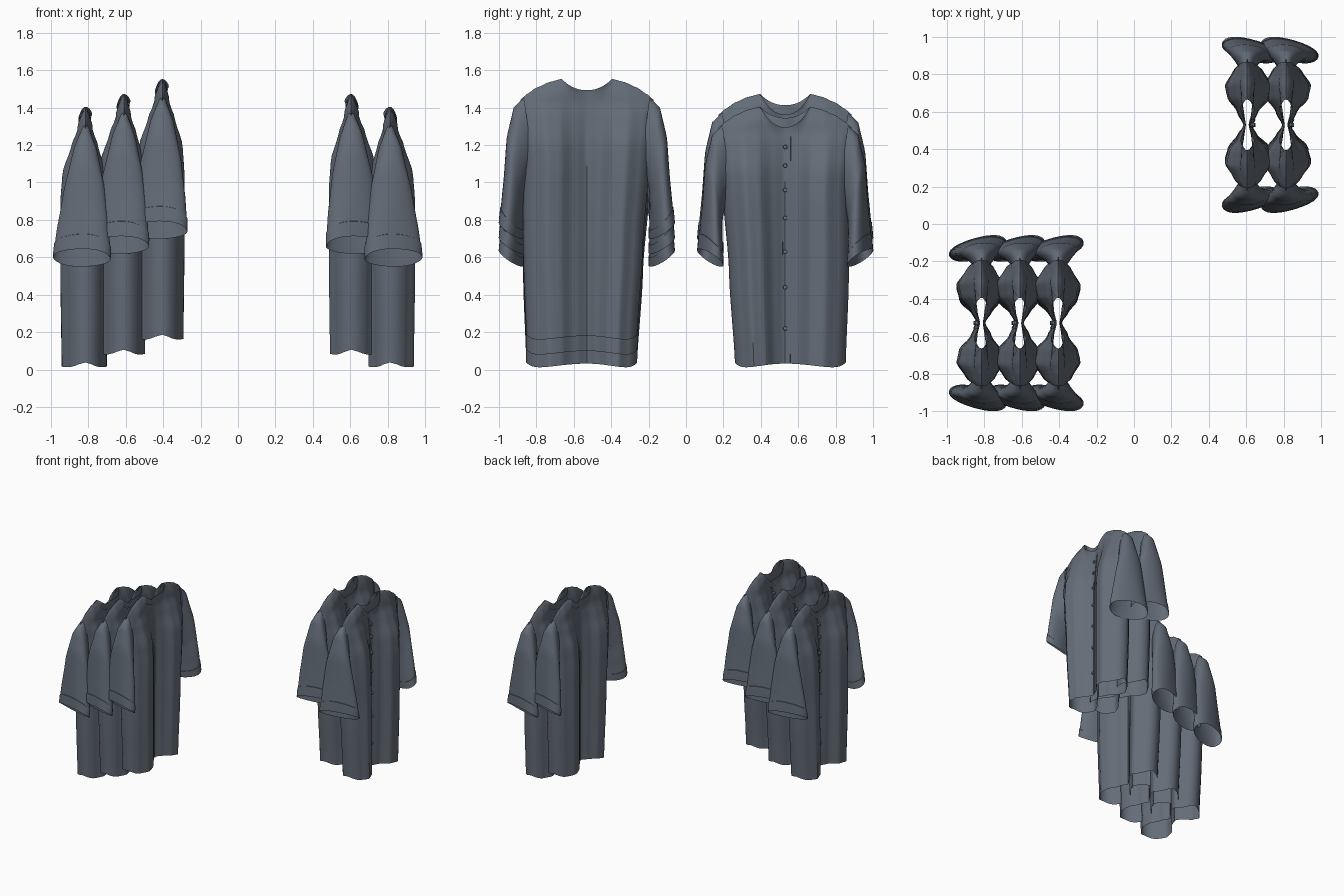
import bpy, bmesh, math
from mathutils import Vector, Matrix

if "Cube" in bpy.data.objects:
    bpy.data.objects.remove(bpy.data.objects["Cube"])

cloth = bpy.data.materials.new("slate cloth")
cloth.diffuse_color = (0.125, 0.15, 0.185, 1)
cloth.use_nodes = True
cloth.node_tree.nodes["Principled BSDF"].inputs["Base Color"].default_value = cloth.diffuse_color


def curve(table, v):
    """Smooth interpolation through a list of (position, value) pairs."""
    if v <= table[0][0]:
        return table[0][1]
    for (a, p), (b, q) in zip(table, table[1:]):
        if v <= b:
            k = (v - a) / (b - a)
            k = 0.5 * k + 0.5 * k * k * (3 - 2 * k)
            return p + (q - p) * k
    return table[-1][1]


# Profiles of the shirt body: s runs -1..1 across, t runs 0..1 from hem to top
NECK = 0.38
WIDTH = [(0, .295), (.5, .320), (.9, .335), (1.2, .355), (1.4, .355)]
SHIFT = [(0, .028), (.55, .02), (1.0, 0)]
LOBE = [(0, .024), (.2, .06), (.42, .12), (.62, .135), (.85, .085), (.95, .05), (1, 0)]
TAPER = [(0, .95), (.5, 1), (.9, 1), (1.05, .92), (1.2, .56), (1.28, .32), (1.4, .25)]
SHOULDER = [(NECK, 1.405), (.55, 1.39), (.75, 1.36), (.9, 1.325), (1, 1.295)]


def top_z(side, s):
    a = abs(s)
    if a >= NECK:
        return curve(SHOULDER, a)
    low = 1.295 if side > 0 else 1.345
    return low + (1.405 - low) * (a / NECK) ** 2.2


def body_point(side, s, t, lift=0.0):
    a = abs(s)
    hem = 0.008 + 0.024 * math.cos(s * 1.57) ** 2 + 0.03 * a ** 12
    top = top_z(side, s)
    z = hem + t * (top - hem)
    gap = 0.0
    if a < NECK:
        gap = 0.008 + 0.026 * max(0.0, math.sin(math.pi * (a / NECK) ** 1.5))
    edge = max(0.0, min(1.0, (top - z) / 0.07)) ** 0.6
    fold = 0.004 * math.sin(s * 17 + side) * (1 - a) * (1 - t)
    depth = (curve(LOBE, a) + fold) * curve(TAPER, z)
    x = gap * (1 - edge) + depth * edge
    if side < 0:
        x *= 0.88
    return Vector((side * (x + lift), s * curve(WIDTH, z) + a * curve(SHIFT, z), z))


def add_grid(bm, rows, closed=False):
    vs = [[bm.verts.new(p) for p in r] for r in rows]
    for r0, r1 in zip(vs, vs[1:]):
        n = len(r0)
        for i in range(n if closed else n - 1):
            j = (i + 1) % n
            bm.faces.new((r0[i], r0[j], r1[j], r1[i]))


def finish(bm, name, weld=0.0005):
    bmesh.ops.remove_doubles(bm, verts=bm.verts, dist=weld)
    bmesh.ops.recalc_face_normals(bm, faces=bm.faces)
    me = bpy.data.meshes.new(name)
    bm.to_mesh(me)
    bm.free()
    me.materials.append(cloth)
    me.shade_smooth()
    me.set_sharp_from_angle(angle=math.radians(40))
    return me


def body_mesh():
    bm = bmesh.new()
    cols = sorted([i / 24 for i in range(-24, 25)] + [-NECK, NECK])
    for side in (1, -1):
        add_grid(bm, [[body_point(side, s, 1 - (1 - r / 32) ** 1.4) for s in cols]
                      for r in range(33)])
    return finish(bm, "shirt_body")


# Neckband: strips following the neck edge, front and back
def neckband_mesh():
    bm = bmesh.new()
    for side in (1, -1):
        cols = [NECK * i / 14 for i in range(-14, 15)]
        rows = []
        for k in range(5):
            row = []
            for s in cols:
                grow = 1 + 0.35 * k / 4
                t = 1 - 0.055 * k / 4 / top_z(side, s * grow)
                row.append(body_point(side, s * grow, t, 0.005))
            rows.append(row)
        add_grid(bm, rows)
    return finish(bm, "neckband")


# Button placket down the front, its columns matching the body's
def placket_mesh():
    bm = bmesh.new()
    cols = [(-.0425, 0), (-1 / 24, .006), (0, .006), (1 / 24, .006), (2 / 24, .006), (.085, 0)]
    add_grid(bm, [[body_point(1, s, 0.002 + .955 * r / 40, up) for s, up in cols]
                  for r in range(41)])
    return finish(bm, "placket", 0.00001)


def buttons_mesh():
    bm = bmesh.new()
    for z in (1.19, 1.09, .96, .81, .63, .44, .22):
        p = body_point(1, 0, (z - .032) / 1.263, .012)
        m = Matrix.Translation(p) @ Matrix.Rotation(math.pi / 2, 4, 'Y')
        bmesh.ops.create_cone(bm, cap_ends=True, segments=12, radius1=.012,
                              radius2=.010, depth=.012, matrix=m)
    return finish(bm, "buttons", 0.00001)


# Sleeve rings: position along, then outer y, outer z, inner y, inner z, half depth
RINGS = [(0, .335, 1.305, .29, .96, .045), (.12, .39, 1.255, .315, .90, .075),
         (.35, .427, 1.10, .335, .80, .108), (.65, .442, .86, .34, .68, .133),
         (1, .457, .645, .343, .55, .153)]


def sleeve_ring(u, side, grow=0.0):
    oy, oz, iy, iz, hx = [curve([(r[0], r[k]) for r in RINGS], u) for k in range(1, 6)]
    pts = []
    for i in range(28):
        a = 2 * math.pi * i / 28
        c, s = math.cos(a), math.sin(a)
        x = (hx + grow) * s + 0.02 * u
        x += 0.006 * math.sin(3 * a + 5 * u) * u
        y = (oy + iy) / 2 + ((oy - iy) / 2 + grow) * c - 0.25 * hx * s * u
        pts.append((x, side * y, (oz + iz) / 2 + (oz - iz) / 2 * c))
    return pts


def sleeve_mesh(side):
    bm = bmesh.new()
    add_grid(bm, [sleeve_ring(i / 16, side) for i in range(17)], True)
    # stitched hem band at the cuff
    add_grid(bm, [sleeve_ring(.86, side), sleeve_ring(.862, side, .004),
                  sleeve_ring(.93, side, .004), sleeve_ring(1, side, .003)], True)
    return finish(bm, "sleeve", 0.00001)


parts = {"shirt_body": body_mesh(), "neckband": neckband_mesh(),
         "placket": placket_mesh(), "buttons": buttons_mesh(),
         "left_sleeve": sleeve_mesh(1), "right_sleeve": sleeve_mesh(-1)}

# Five hanging shirts: x, y, height offset, facing angle
SHIRTS = [(-.815, -.53, 0, math.pi), (-.61, -.53, .068, math.pi),
          (-.405, -.53, .148, math.pi), (.605, .53, .068, 0), (.812, .53, 0, 0)]
for n, (x, y, z, turn) in enumerate(SHIRTS, 1):
    for name, me in parts.items():
        ob = bpy.data.objects.new(f"{name}_{n}", me)
        ob.location = (x, y, z)
        ob.rotation_euler = (0, 0, turn)
        bpy.context.collection.objects.link(ob)
